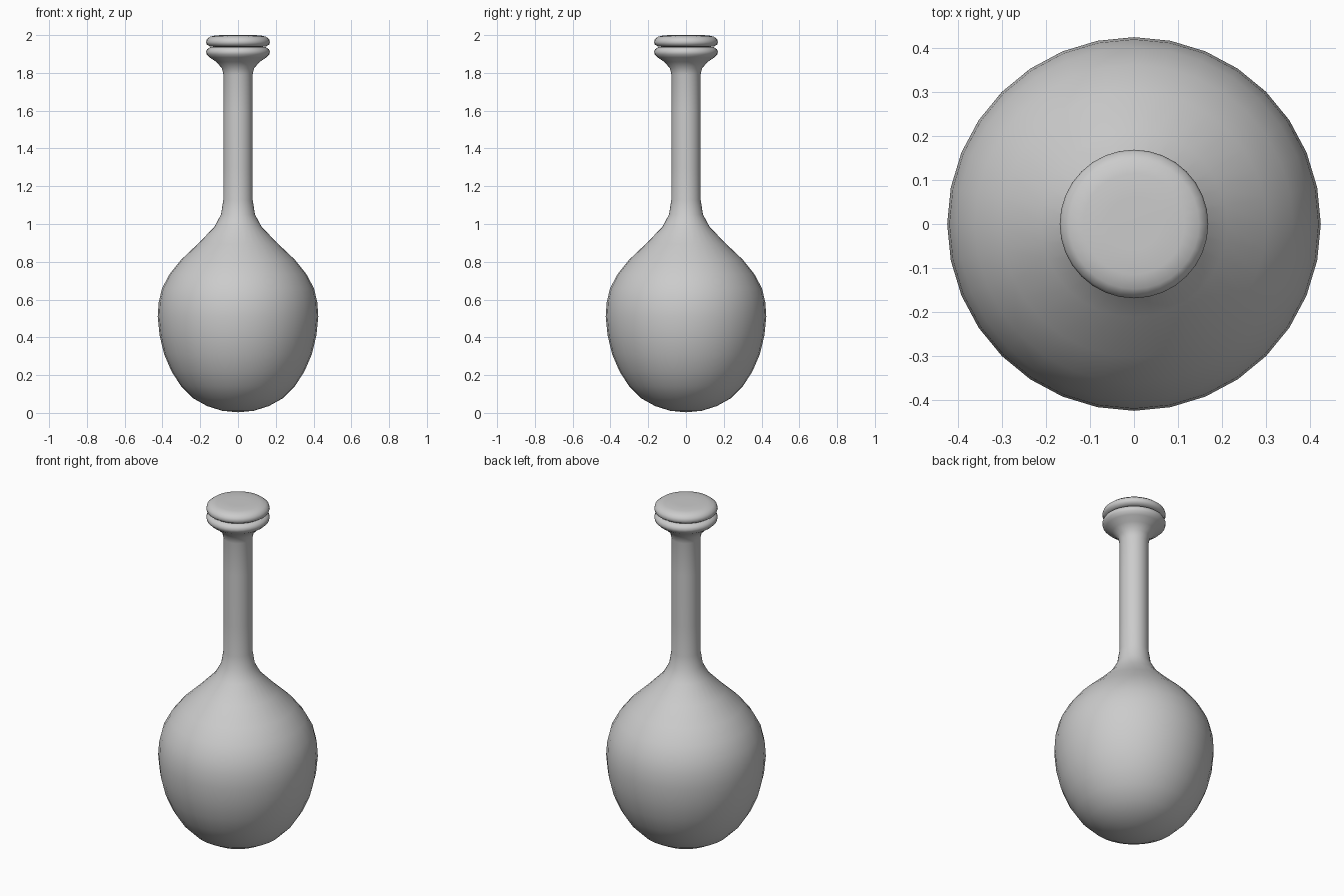
import bpy, bmesh
from math import cos, sin, tau

SIDES = 32


def lathe(name, profile):
    """Revolve an (r, z) profile that starts and ends on the axis."""
    bm = bmesh.new()
    rings = []
    for r, z in profile:
        n = SIDES if r > 0 else 1
        rings.append([bm.verts.new((r * cos(tau * i / SIDES), r * sin(tau * i / SIDES), z))
                      for i in range(n)])
    for a, b in zip(rings, rings[1:]):
        for i in range(SIDES):
            j = (i + 1) % SIDES
            quad = [a[i % len(a)], a[j % len(a)], b[j % len(b)], b[i % len(b)]]
            bm.faces.new(list(dict.fromkeys(quad)))
    bmesh.ops.recalc_face_normals(bm, faces=bm.faces)
    for f in bm.faces:
        f.smooth = True
    mesh = bpy.data.meshes.new(name)
    bm.to_mesh(mesh)
    bm.free()
    obj = bpy.data.objects.new(name, mesh)
    bpy.context.collection.objects.link(obj)
    return obj


# Flask: round belly, slim neck, flared collar
lathe("flask_body", [
    (0, 0.003), (0.083, 0.011), (0.163, 0.036), (0.237, 0.077), (0.302, 0.142),
    (0.352, 0.22), (0.391, 0.31), (0.415, 0.41), (0.425, 0.51), (0.42, 0.585),
    (0.402, 0.66), (0.362, 0.735), (0.302, 0.81), (0.212, 0.895), (0.125, 0.985),
    (0.09, 1.05), (0.078, 1.125), (0.077, 1.3), (0.077, 1.6), (0.077, 1.79),
    (0.085, 1.825), (0.115, 1.858), (0.15, 1.882), (0.166, 1.898), (0.169, 1.912),
    (0.163, 1.926), (0.147, 1.936), (0.13, 1.938), (0, 1.938)])

# Rounded disc closing the mouth
lathe("stopper", [
    (0, 1.938), (0.13, 1.938), (0.15, 1.941), (0.165, 1.95), (0.169, 1.963),
    (0.165, 1.978), (0.148, 1.992), (0.115, 1.999), (0.06, 2.0), (0, 2.0)])
